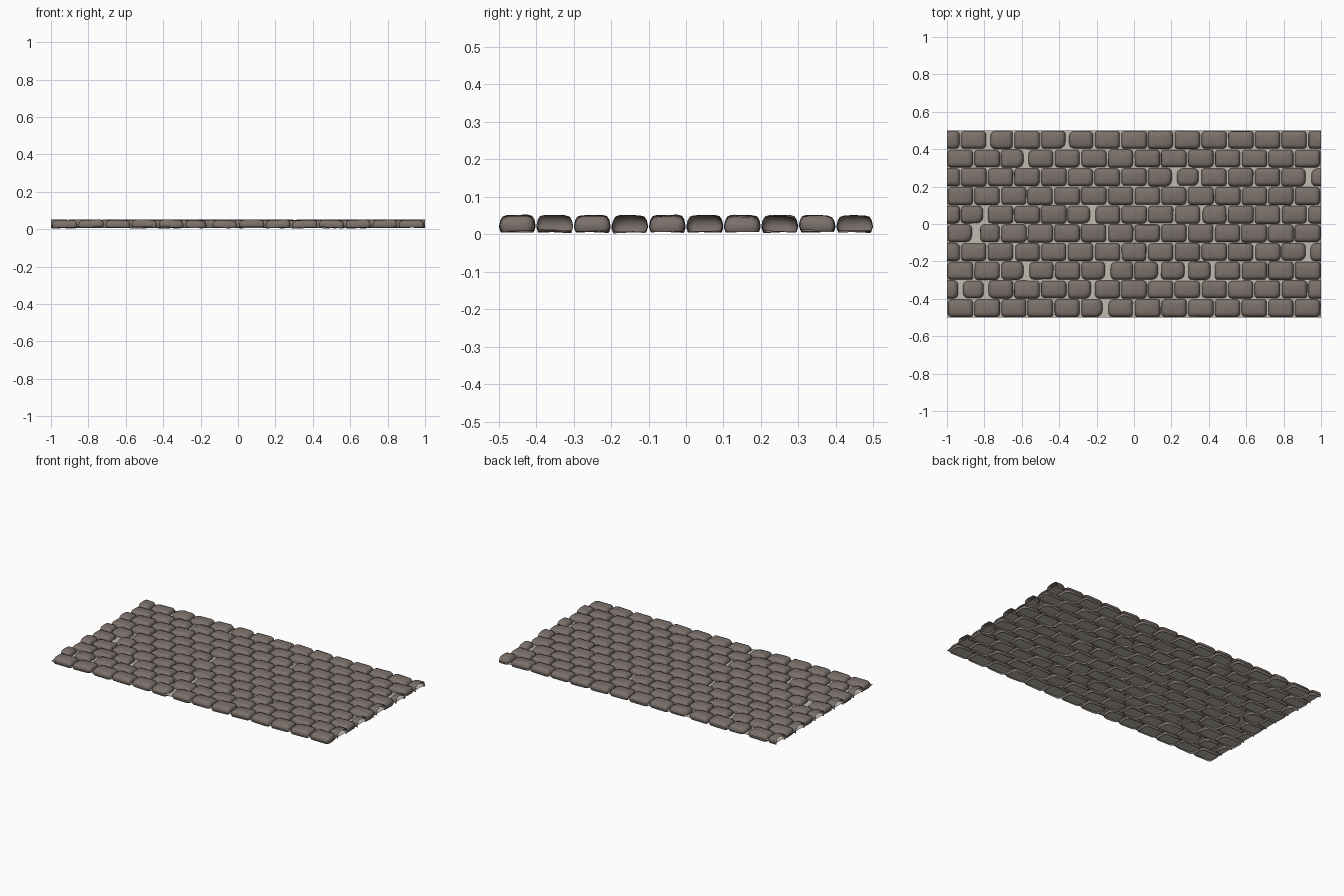
import bpy, bmesh, math, random

random.seed(7)

if "Cube" in bpy.data.objects:
    bpy.data.objects.remove(bpy.data.objects["Cube"], do_unlink=True)


def material(name, rgb):
    m = bpy.data.materials.new(name)
    m.use_nodes = True
    m.diffuse_color = (*rgb, 1)
    bsdf = m.node_tree.nodes["Principled BSDF"]
    bsdf.inputs["Base Color"].default_value = (*rgb, 1)
    bsdf.inputs["Roughness"].default_value = 0.9
    return m


stone_mat = material("brown grey stone", (0.2, 0.165, 0.147))
mortar_mat = material("pale mortar", (0.53, 0.50, 0.44))

ROWS, COLS = 10, 14
PITCH_X, PITCH_Y = 2 / COLS, 1 / ROWS
MORTAR_Z = 0.022

# Stones that stop short of their cell: (row, column): (left gap, right gap)
SHORT = {
    (0, 2): (.018, 0), (0, 4): (0, .01), (0, 5): (.01, 0),
    (1, 2): (0, .02), (1, 3): (.008, 0),
    (2, 0): (.02, 0), (2, 8): (0, .012), (2, 9): (.016, .012), (2, 13): (0, .012),
    (4, 1): (0, .02), (4, 5): (0, .02), (4, 6): (.008, 0), (4, 10): (.01, 0),
    (5, 0): (0, .01), (5, 1): (.035, 0),
    (6, 0): (.014, 0), (6, 3): (.008, 0), (6, 13): (0, .01),
    (7, 2): (0, .02), (7, 3): (.012, 0), (7, 5): (0, .012), (7, 6): (.018, 0),
    (7, 7): (0, .015), (7, 8): (0, .015), (7, 9): (0, .02),
    (8, 0): (0, .012), (8, 1): (.015, .018), (8, 2): (.008, 0), (8, 5): (0, .016),
    (9, 5): (0, .025), (9, 6): (.006, 0),
}

# Stone side profile from the open underside to the crown: (inset, height)
PROFILE = [(.004, .008), (0, .02), (.003, .034), (.009, .044), (.02, .048)]


def rounded_outline(hx, hy, radii):
    """Rectangle outline with a separate radius at each corner."""
    points = []
    for k, (sx, sy) in enumerate([(1, 1), (-1, 1), (-1, -1), (1, -1)]):
        r = min(radii[k], hx, hy)
        for i in range(4):
            a = math.pi / 2 * (k + i / 3)
            points.append((sx * (hx - r) + r * math.cos(a),
                           sy * (hy - r) + r * math.sin(a)))
    return points


def add_stone(bm, row, col, left, y):
    """One hollow, slightly tilted cobble; wrapped columns share a shape."""
    col %= COLS
    random.seed(row * 100 + col)
    gap_l, gap_r = SHORT.get((row, col), (0, 0))
    x0 = left + max(gap_l, random.uniform(.002, .006))
    x1 = left + PITCH_X - max(gap_r, random.uniform(.002, .006))
    cx, hx = (x0 + x1) / 2, (x1 - x0) / 2
    hy = PITCH_Y / 2 - random.uniform(.001, .004)
    radii = [random.uniform(.013, .022) for _ in range(4)]
    if gap_l:
        radii[1] += .01
        radii[2] += .006
    if gap_r:
        radii[0] += .006
        radii[3] += .012
    tilt_x, tilt_y = random.uniform(-.04, .04), random.uniform(-.06, .06)
    lift = random.uniform(-.001, .002)
    rings = []
    for inset, z in PROFILE:
        rings.append([bm.verts.new((cx + px, y + py,
                                    z + lift + tilt_x * px + tilt_y * py))
                      for px, py in rounded_outline(hx - inset, hy - inset, radii)])
    for low, high in zip(rings, rings[1:]):
        n = len(low)
        for i in range(n):
            j = (i + 1) % n
            bm.faces.new((low[i], low[j], high[j], high[i]))
    # Crown rises gently to the middle
    top = bm.verts.new((cx, y, PROFILE[-1][1] + lift + .002))
    ring = rings[-1]
    for i in range(len(ring)):
        bm.faces.new((ring[i], ring[(i + 1) % len(ring)], top))


def make_object(name, bm, mat):
    mesh = bpy.data.meshes.new(name)
    bm.to_mesh(mesh)
    bm.free()
    mesh.materials.append(mat)
    ob = bpy.data.objects.new(name, mesh)
    bpy.context.collection.objects.link(ob)
    return ob


# Rows of cobbles; every other row is shifted half a stone and cut at the ends
for row in range(ROWS):
    bm = bmesh.new()
    shifted = row % 2 == 0
    start = -1 - (PITCH_X / 2 if shifted else 0)
    y = 0.5 - PITCH_Y * (row + 0.5)
    for col in range(COLS + shifted):
        add_stone(bm, row, col, start + col * PITCH_X, y)
    if shifted:
        for side in (-1, 1):
            bmesh.ops.bisect_plane(bm, geom=bm.verts[:] + bm.edges[:] + bm.faces[:],
                                   plane_co=(side, 0, 0), plane_no=(side, 0, 0),
                                   clear_outer=True)
    ob = make_object(f"stone_row_{row + 1}", bm, stone_mat)
    bpy.ops.object.select_all(action='DESELECT')
    ob.select_set(True)
    bpy.context.view_layer.objects.active = ob
    bpy.ops.object.shade_smooth_by_angle(angle=math.radians(45))

# Mortar sheet between the stones
bm = bmesh.new()
bm.faces.new([bm.verts.new((x, y, MORTAR_Z))
              for x, y in ((-1, -.5), (1, -.5), (1, .5), (-1, .5))])
make_object("mortar_bed", bm, mortar_mat)
